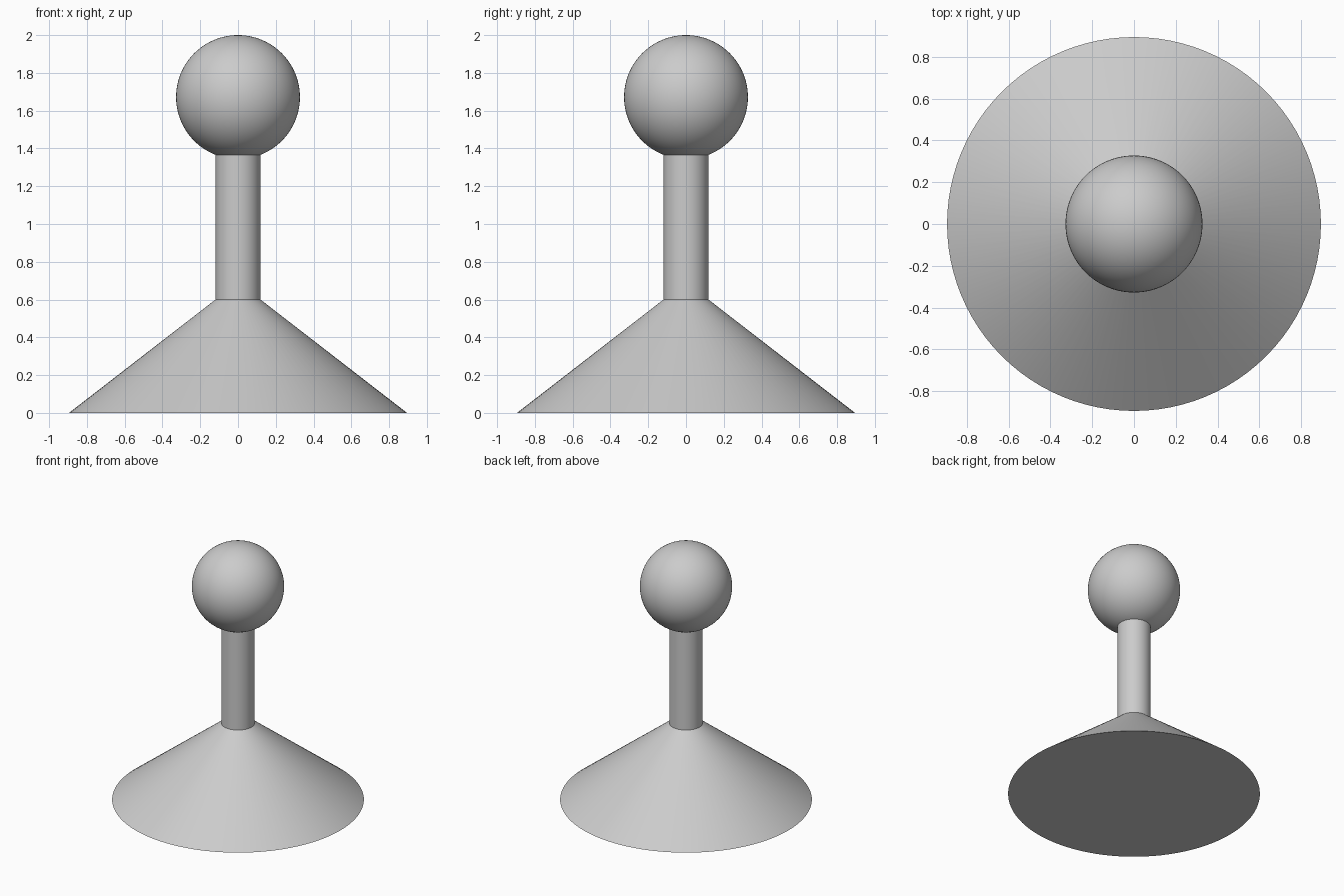
import bpy
import math

if "Cube" in bpy.data.objects:
    bpy.data.objects.remove(bpy.data.objects["Cube"], do_unlink=True)

SIDES = 96
BASE_R, STEM_R, BALL_R = 0.895, 0.119, 0.328
BASE_TOP = 0.6
BALL_Z = 2 - BALL_R
STEM_TOP = BALL_Z - math.sqrt(BALL_R ** 2 - STEM_R ** 2)

grey = bpy.data.materials.new("light_grey")
grey.use_nodes = True
colour = (0.6, 0.6, 0.6, 1)
grey.diffuse_color = colour
grey.node_tree.nodes["Principled BSDF"].inputs["Base Color"].default_value = colour


def finish(name):
    """Name, colour and smooth the active part."""
    part = bpy.context.object
    part.name = name
    part.data.materials.append(grey)
    bpy.ops.object.shade_smooth_by_angle(angle=math.radians(30))


def frustum(name, r_low, r_high, z_low, z_high):
    bpy.ops.mesh.primitive_cone_add(vertices=SIDES, radius1=r_low, radius2=r_high,
                                    depth=z_high - z_low,
                                    location=(0, 0, (z_low + z_high) / 2))
    finish(name)


# Conical foot and straight stem
frustum("base", BASE_R, STEM_R, 0, BASE_TOP)
frustum("stem", STEM_R, STEM_R, BASE_TOP, STEM_TOP)

# Ball on top
bpy.ops.mesh.primitive_uv_sphere_add(segments=SIDES, ring_count=SIDES // 2,
                                     radius=BALL_R, location=(0, 0, BALL_Z))
finish("ball")
